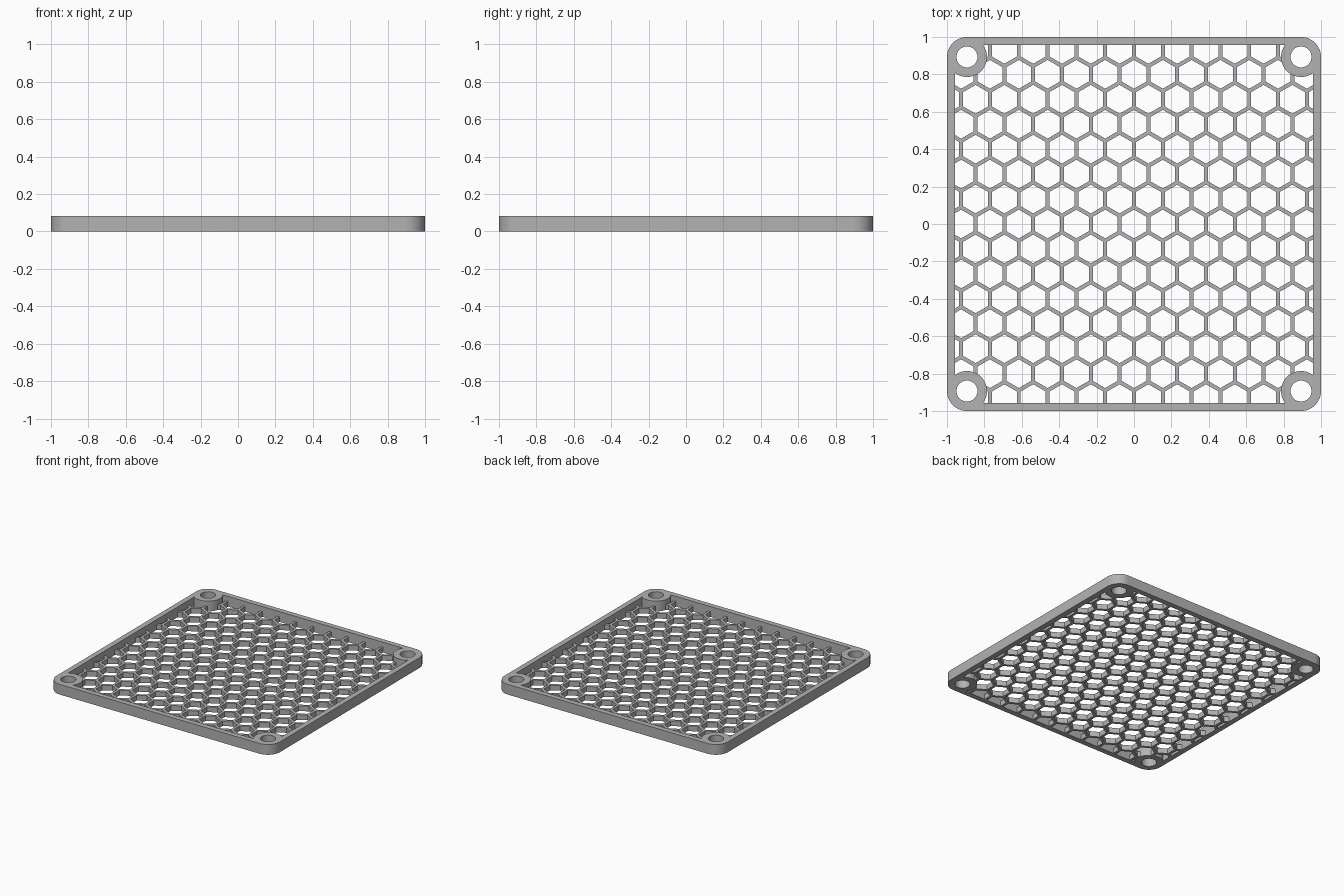
import bpy, bmesh
from math import sin, cos, pi, sqrt, acos, radians
from mathutils import Matrix

HEIGHT, GRID_H = 0.083, 0.042      # frame and honeycomb thickness
INNER = 0.957                      # half width of the frame opening
BOSS, BOSS_R, HOLE_R = 0.893, 0.107, 0.056
PITCH, WALL = 0.154, 0.021         # honeycomb spacing and wall thickness
SIGNS = [(1, 1), (-1, 1), (-1, -1), (1, -1)]

old = bpy.data.objects.get("Cube")
if old:
    bpy.data.objects.remove(old, do_unlink=True)

grey = bpy.data.materials.new("mid grey plastic")
grey.use_nodes = True
grey.diffuse_color = (0.45, 0.45, 0.45, 1)
grey.node_tree.nodes["Principled BSDF"].inputs["Base Color"].default_value = grey.diffuse_color


def arc(cx, cy, r, a0, a1, n):
    return [(cx + r * cos(a0 + (a1 - a0) * i / n), cy + r * sin(a0 + (a1 - a0) * i / n))
            for i in range(n + 1)]


def activate(ob):
    bpy.ops.object.select_all(action='DESELECT')
    ob.select_set(True)
    bpy.context.view_layer.objects.active = ob


def mesh_object(name, bm):
    mesh = bpy.data.meshes.new(name)
    bm.to_mesh(mesh)
    bm.free()
    ob = bpy.data.objects.new(name, mesh)
    bpy.context.collection.objects.link(ob)
    return ob


def cut(ob, cutter):
    mod = ob.modifiers.new("cut", 'BOOLEAN')
    mod.operation, mod.solver, mod.object = 'DIFFERENCE', 'EXACT', cutter
    activate(ob)
    bpy.ops.object.modifier_apply(modifier=mod.name)
    bpy.data.objects.remove(cutter, do_unlink=True)


# Frame: rounded outline, opening that wraps round the corner bosses, screw holes
outer, opening, holes = [], [], []
turn = acos((INNER - BOSS) / BOSS_R)
for k, (sx, sy) in enumerate(SIGNS):
    cx, cy, q = BOSS * sx, BOSS * sy, k * pi / 2
    outer += arc(cx, cy, 1 - BOSS, q, q + pi / 2, 12)
    opening += arc(cx, cy, BOSS_R, q - turn, q + pi / 2 + turn - 2 * pi, 24)
    holes.append(arc(cx, cy, HOLE_R, 0, 2 * pi, 32)[:-1])

outline = bpy.data.curves.new("frame", 'CURVE')
outline.dimensions, outline.fill_mode, outline.extrude = '2D', 'BOTH', HEIGHT / 2
for loop in [outer, opening] + holes:
    spline = outline.splines.new('POLY')
    spline.points.add(len(loop) - 1)
    for point, (x, y) in zip(spline.points, loop):
        point.co = (x, y, 0, 1)
    spline.use_cyclic_u = True
frame = bpy.data.objects.new("frame", outline)
bpy.context.collection.objects.link(frame)
activate(frame)
bpy.ops.object.convert(target='MESH')
frame = bpy.context.object
bm = bmesh.new()
bm.from_mesh(frame.data)
bmesh.ops.remove_doubles(bm, verts=bm.verts, dist=1e-5)
bmesh.ops.translate(bm, verts=bm.verts, vec=(0, 0, HEIGHT / 2))
bmesh.ops.recalc_face_normals(bm, faces=bm.faces)
bm.to_mesh(frame.data)
bm.free()

# Honeycomb: a thin plate filling the opening
bm = bmesh.new()
bmesh.ops.create_cube(bm, size=1, matrix=Matrix.Translation((0, 0, GRID_H / 2))
                      @ Matrix.Diagonal((2 * INNER, 2 * INNER, GRID_H, 1)))
grid = mesh_object("honeycomb_grid", bm)


def prism_cutter(name, spots, sides, radius, spin):
    bm = bmesh.new()
    for x, y in spots:
        bmesh.ops.create_cone(bm, cap_ends=True, segments=sides, radius1=radius, radius2=radius,
                              depth=0.3, matrix=Matrix.Translation((x, y, 0))
                              @ Matrix.Rotation(spin, 4, 'Z'))
    ob = mesh_object(name, bm)
    ob.hide_render = True
    return ob


# Hexagonal cells with a corner pointing along y, alternate rows shifted by half a cell
cells = [((col + row % 2 / 2) * PITCH, row * PITCH * sqrt(3) / 2)
         for row in range(-8, 9) for col in range(-7, 8)]
cut(grid, prism_cutter("cell_cutter", cells, 6, (PITCH - WALL) / sqrt(3), 0))
corners = [(BOSS * sx, BOSS * sy) for sx, sy in SIGNS]
cut(grid, prism_cutter("corner_cutter", corners, 32, BOSS_R - 0.004, 0))

for ob in (frame, grid):
    ob.data.materials.clear()
    ob.data.materials.append(grey)
activate(frame)
bpy.ops.object.shade_smooth_by_angle(angle=radians(35))
